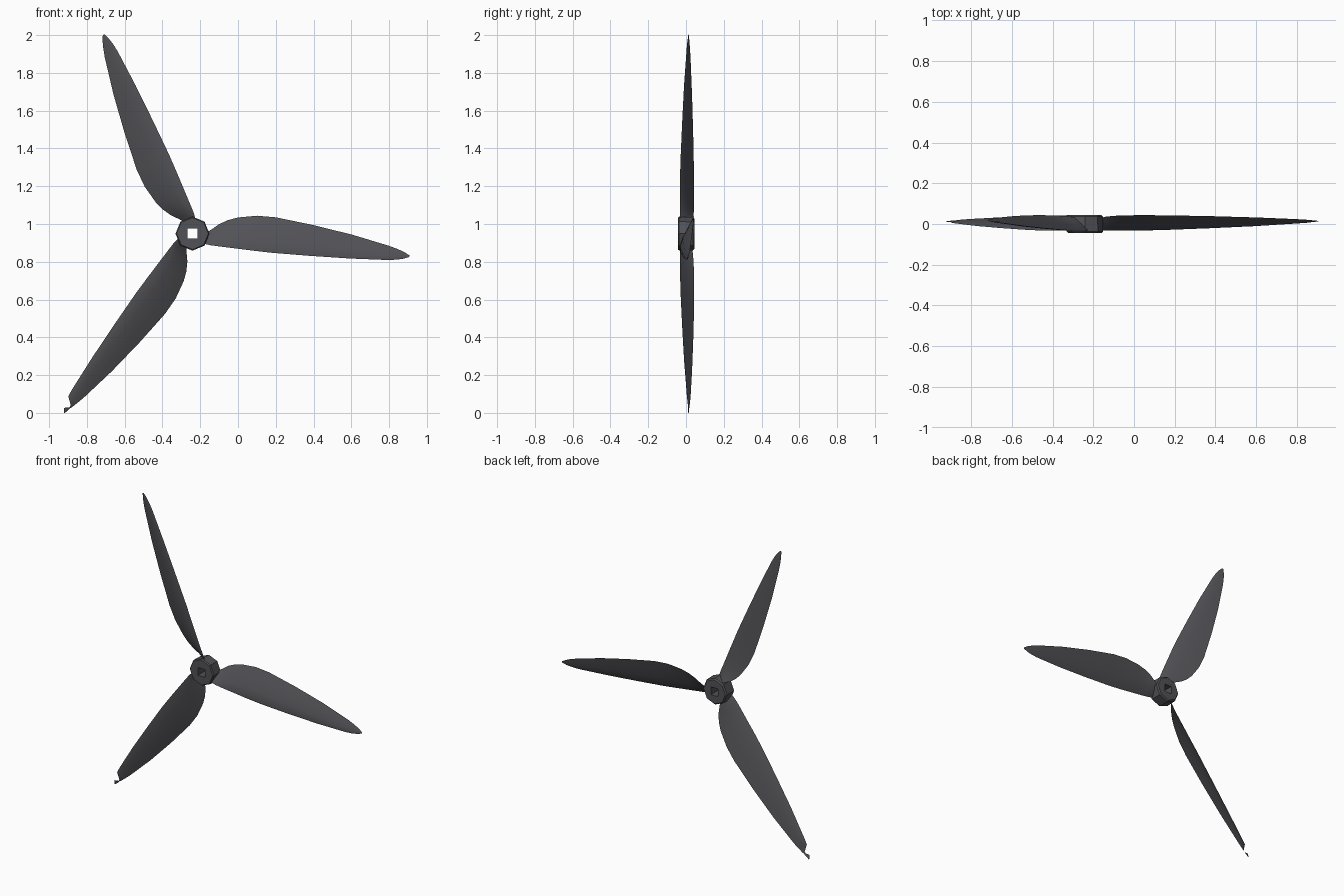
import bpy, bmesh, math

if "Cube" in bpy.data.objects:
    bpy.data.objects.remove(bpy.data.objects["Cube"])

CX, CZ = -0.241, 0.949          # hub axis position (axis runs along y)

dark = bpy.data.materials.new("dark_grey")
dark.diffuse_color = (0.085, 0.085, 0.095, 1)
dark.use_nodes = True
dark.node_tree.nodes["Principled BSDF"].inputs["Base Color"].default_value = dark.diffuse_color


def finish(bm, name, smooth=None):
    bmesh.ops.recalc_face_normals(bm, faces=bm.faces)
    me = bpy.data.meshes.new(name)
    bm.to_mesh(me)
    bm.free()
    ob = bpy.data.objects.new(name, me)
    bpy.context.collection.objects.link(ob)
    me.materials.append(dark)
    if smooth:
        bpy.ops.object.select_all(action='DESELECT')
        ob.select_set(True)
        bpy.context.view_layer.objects.active = ob
        bpy.ops.object.shade_smooth_by_angle(angle=math.radians(smooth))
    return ob


def bridge(bm, a, b):
    n = len(a)
    for i in range(n):
        bm.faces.new((a[i], a[(i + 1) % n], b[(i + 1) % n], b[i]))


# Blade stations: radius, straight edge, bulged edge, y of straight edge, y of bulged edge
BODY = [(0.06, -0.046, 0.005, -0.030, 0.025),
        (0.10, -0.051, 0.034, -0.032, 0.036),
        (0.134, -0.052, 0.064, -0.033, 0.040),
        (0.18, -0.053, 0.091, -0.033, 0.042),
        (0.23, -0.054, 0.110, -0.032, 0.043),
        (0.33, -0.056, 0.130, -0.031, 0.043),
        (0.43, -0.057, 0.132, -0.028, 0.042),
        (0.63, -0.052, 0.112, -0.020, 0.038),
        (0.84, -0.044, 0.083, -0.010, 0.032),
        (1.04, -0.031, 0.045, 0.003, 0.024)]
TIP = [(1.09, -0.024, 0.032, 0.006, 0.021),
       (1.125, -0.015, 0.020, 0.010, 0.018),
       (1.154, -0.003, 0.006, 0.013, 0.015)]
# Damaged tip: notched on the straight side, with a small shard at the end
BROKEN_TIP = [(1.083, -0.026, 0.034, 0.006, 0.021),
              (1.115, 0.014, 0.025, 0.010, 0.018),
              (1.127, 0.013, 0.020, 0.010, 0.017),
              (1.146, -0.008, 0.017, 0.010, 0.016),
              (1.167, 0.006, 0.010, 0.012, 0.015)]
# Cross-section: position along chord, thickness factor (front is negative)
SECTION = [(0, 0), (0.12, -0.6), (0.35, -1), (0.7, -0.6), (1, 0),
           (0.7, 0.35), (0.35, 0.6), (0.12, 0.4)]


def blade(name, degrees, stations):
    bm = bmesh.new()
    c, s = math.cos(math.radians(degrees)), math.sin(math.radians(degrees))
    rings = []
    for u, v0, v1, y0, y1 in stations:
        thick = 0.075 * (v1 - v0)
        ring = []
        for f, t in SECTION:
            v = v0 + (v1 - v0) * f
            y = y0 + (y1 - y0) * f + t * thick
            ring.append(bm.verts.new((CX + u * c - v * s, y, CZ + u * s + v * c)))
        rings.append(ring)
    for a, b in zip(rings, rings[1:]):
        bridge(bm, a, b)
    bm.faces.new(rings[0])
    bm.faces.new(rings[-1])
    return finish(bm, name, 30)


blade("blade_right", -6, BODY + TIP)
blade("blade_upper", 114, BODY + TIP)
blade("blade_lower", 234, BODY + BROKEN_TIP)

# Octagonal hub with a square through hole
bm = bmesh.new()


def hub_ring(y, radius=None):
    pts = []
    for k in range(8):
        a = math.radians(45 * k)
        r = radius or 0.026 / max(abs(math.cos(a)), abs(math.sin(a)))
        pts.append(bm.verts.new((CX + r * math.cos(a), y, CZ + r * math.sin(a))))
    return pts


loops = [hub_ring(-0.043), hub_ring(-0.043, 0.084), hub_ring(-0.036, 0.090),
         hub_ring(0.036, 0.088), hub_ring(0.044, 0.080), hub_ring(0.044)]
for i in range(6):
    bridge(bm, loops[i], loops[(i + 1) % 6])
finish(bm, "hub")
